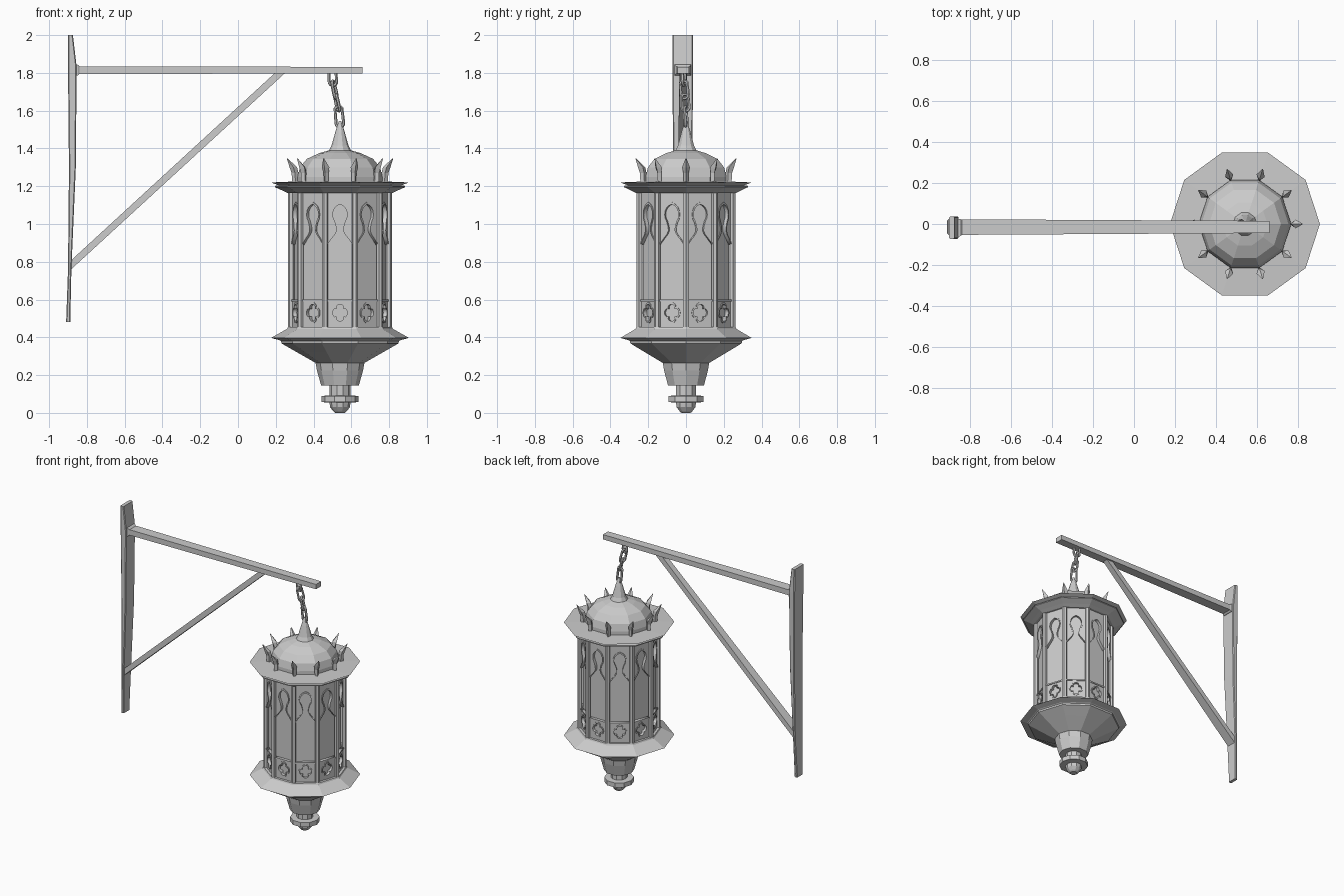
import bpy, bmesh, math
from mathutils import Matrix, Vector

if "Cube" in bpy.data.objects:
    bpy.data.objects.remove(bpy.data.objects["Cube"])

CX, CY, N = 0.54, 0.0, 10          # lantern axis and side count


def make(name, verts, faces):
    me = bpy.data.meshes.new(name)
    me.from_pydata([tuple(v) for v in verts], [], faces)
    bm = bmesh.new()
    bm.from_mesh(me)
    bmesh.ops.recalc_face_normals(bm, faces=bm.faces)
    bm.to_mesh(me)
    bm.free()
    ob = bpy.data.objects.new(name, me)
    bpy.context.collection.objects.link(ob)
    return ob


def loft(name, rings):
    """Skin a list of equal-length rings and cap both ends."""
    n = len(rings[0])
    verts = [v for r in rings for v in r]
    faces = [(i * n + j, i * n + (j + 1) % n, (i + 1) * n + (j + 1) % n, (i + 1) * n + j)
             for i in range(len(rings) - 1) for j in range(n)]
    faces += [tuple(range(n))[::-1], tuple(range((len(rings) - 1) * n, len(rings) * n))]
    return make(name, verts, faces)


def lathe(name, profile, n=N):
    """Faceted turned part on the lantern axis from (radius, z) pairs."""
    return loft(name, [[(CX + r * math.cos(2 * math.pi * k / n),
                         CY + r * math.sin(2 * math.pi * k / n), z) for k in range(n)]
                       for r, z in profile])


def repeat(ob, offset=0.0):
    """Copy a part modelled about the origin to all ten lantern sides."""
    for k in range(N):
        c = ob if k == 0 else bpy.data.objects.new(f"{ob.name}_{k}", ob.data)
        if k:
            bpy.context.collection.objects.link(c)
        c.matrix_world = (Matrix.Translation((CX, CY, 0)) @
                          Matrix.Rotation(math.radians(36 * k) + offset, 4, 'Z'))


def plate(name, loops, depth, radius):
    """Flat cut-out plate from closed (u, z) loops, standing at x = radius."""
    cu = bpy.data.curves.new(name, 'CURVE')
    cu.dimensions, cu.fill_mode, cu.extrude = '2D', 'BOTH', depth / 2
    for lp in loops:
        s = cu.splines.new('POLY')
        s.points.add(len(lp) - 1)
        for p, (u, z) in zip(s.points, lp):
            p.co = (u, z, 0, 1)
        s.use_cyclic_u = True
    tmp = bpy.data.objects.new(name + "_tmp", cu)
    bpy.context.collection.objects.link(tmp)
    dg = bpy.context.evaluated_depsgraph_get()
    me = bpy.data.meshes.new_from_object(tmp.evaluated_get(dg))
    bpy.data.objects.remove(tmp)
    me.transform(Matrix(((0, 0, 1, radius), (1, 0, 0, 0), (0, 1, 0, 0), (0, 0, 0, 1))))
    me.name = name
    ob = bpy.data.objects.new(name, me)
    bpy.context.collection.objects.link(ob)
    return ob


# Dome with spire
lathe("dome", [(0.225, 1.215), (0.225, 1.25), (0.212, 1.30), (0.175, 1.345), (0.11, 1.375),
               (0.058, 1.39), (0.045, 1.415), (0.024, 1.49), (0.006, 1.545)])
# Upper and lower flared rims
lathe("upper_rim", [(0.23, 1.165), (0.275, 1.163), (0.30, 1.175), (0.345, 1.195),
                    (0.345, 1.202), (0.325, 1.205), (0.365, 1.22), (0.22, 1.226)])
lathe("lower_rim", [(0.275, 0.455), (0.28, 0.445), (0.365, 0.397), (0.32, 0.385), (0.312, 0.38),
                    (0.31, 0.368), (0.235, 0.325), (0.165, 0.285), (0.13, 0.265)])
# Bottom finial
lathe("finial_block", [(0.13, 0.268), (0.122, 0.225), (0.10, 0.145)])
lathe("finial_neck", [(0.055, 0.15), (0.055, 0.05), (0.052, 0.03), (0.035, 0.008), (0.025, 0.0)])
lathe("finial_collar", [(0.058, 0.092), (0.098, 0.09), (0.098, 0.057), (0.058, 0.055)])
# Glass core
lathe("glass", [(0.24, 0.44), (0.24, 1.18)])

# Corner posts
post = loft("post", [[(0.258 + 0.017 * math.cos(a), 0.017 * math.sin(a), z)
                      for a in [math.pi / 3 * i for i in range(6)]] for z in (0.43, 1.18)])
repeat(post)

# Crown spikes leaning outward
spike = loft("crown_spike", [[(r + a, 0, z), (r, b, z), (r - a, 0, z), (r, -b, z)]
                             for z, r, a, b in ((1.22, 0.236, 0.018, 0.012),
                                                (1.27, 0.238, 0.018, 0.014),
                                                (1.30, 0.247, 0.020, 0.021),
                                                (1.348, 0.280, 0.002, 0.002))])
repeat(spike)

# Keyhole arch: half outline mirrored
W, AP = 0.072, 0.235


def arch(g):
    half = [(W - g * 0.5, 0.89), (0.054 - g, 0.92), (0.034 - g, 0.945), (0.025 - g, 0.965),
            (0.027 - g, 0.985)]
    r = 0.046 - g
    half += [(r * math.cos(a), 1.05 + 1.35 * r * math.sin(a))
             for a in [math.radians(-45 + 22.5 * i) for i in range(6)]]
    return half + [(0, 1.05 + 1.45 * r)] + [(-u, z) for u, z in half[::-1]]


half_turn = math.radians(18)
repeat(plate("arch_panel", [arch(0) + [(-W, 1.17), (W, 1.17)]], 0.018, AP), half_turn)
repeat(plate("arch_trim", [arch(0) + arch(0.008)[::-1]], 0.028, AP), half_turn)


# Quatrefoil band
def foil(s):
    pts = []
    for i in range(32):
        a = 2 * math.pi * i / 32
        r = s * (0.62 + 0.38 * math.sqrt(abs(math.cos(2 * a))))
        pts.append((r * math.cos(a), 0.53 + 1.15 * r * math.sin(a)))
    return pts


def rect(u, z0, z1):
    return [(-u, z0), (u, z0), (u, z1), (-u, z1)]


repeat(plate("foil_panel", [rect(W, 0.445, 0.598), foil(0.046)], 0.018, AP), half_turn)
repeat(plate("foil_trim", [foil(0.048), foil(0.039)], 0.028, AP), half_turn)
repeat(plate("foil_rail", [rect(W, 0.59, 0.60)], 0.028, AP), half_turn)

# Wall plate, slightly bowed with chamfered edges
rings = []
for z, x0, x1, y0, y1 in ((0.48, -0.91, -0.888, -0.05, 0.02), (0.76, -0.90, -0.882, -0.06, 0.03),
                          (1.29, -0.895, -0.859, -0.068, 0.034), (1.83, -0.90, -0.854, -0.072, 0.037),
                          (2.0, -0.90, -0.874, -0.072, 0.036)):
    c = 0.005
    rings.append([Vector(p + (z,)) for p in (
        (x0, y0 + c), (x0 + c, y0), (x1 - c, y0), (x1, y0 + c),
        (x1, y1 - c), (x1 - c, y1), (x0 + c, y1), (x0, y1 - c))])
loft("wall_plate", rings)


def box_ring(x, y0, y1, z0, z1):
    return [(x, y0, z0), (x, y1, z0), (x, y1, z1), (x, y0, z1)]


# Horizontal arm and its socket
loft("arm", [box_ring(-0.87, -0.053, 0.023, 1.794, 1.834), box_ring(0.66, -0.044, 0.015, 1.797, 1.832)])
loft("arm_socket", [box_ring(-0.87, -0.063, 0.027, 1.783, 1.846),
                    box_ring(-0.848, -0.06, 0.025, 1.786, 1.843),
                    box_ring(-0.838, -0.053, 0.02, 1.795, 1.834)])
# Diagonal brace
loft("brace", [[(-0.892, y, 0.752) for y in (-0.05, 0.02)] + [(-0.892, y, 0.80) for y in (0.02, -0.05)],
               [(0.25, y, 1.80) for y in (-0.035, 0.006)] + [(0.196, y, 1.80) for y in (0.006, -0.035)]])


# Chain of oval links
def link(name, p0, p1, turn, hw=0.021, r=0.0085, n=14, m=6):
    p0, p1 = Vector(p0), Vector(p1)
    d = (p1 - p0).normalized()
    side = Matrix.Rotation(turn, 3, d) @ Vector((1, 0, 0))
    side = (side - d * side.dot(d)).normalized()
    nrm, mid, hl = d.cross(side), (p0 + p1) / 2, (p1 - p0).length / 2
    verts = []
    for i in range(n):
        a = 2 * math.pi * i / n
        out = side * math.cos(a) + d * math.sin(a)
        c = mid + side * hw * math.cos(a) + d * (hw * math.sin(a) + math.copysign(hl - hw, math.sin(a)))
        for j in range(m):
            b = 2 * math.pi * j / m
            verts.append(c + r * (out * math.cos(b) + nrm * math.sin(b)))
    make(name, verts, [(i * m + j, i * m + (j + 1) % m, (i + 1) % n * m + (j + 1) % m, (i + 1) % n * m + j)
                       for i in range(n) for j in range(m)])


path = [(0.50, -0.014, 1.81), (0.503, -0.012, 1.745), (0.518, -0.006, 1.675),
        (0.532, -0.003, 1.61), (0.54, 0.0, 1.525)]
for i in range(4):
    a, b = Vector(path[i]), Vector(path[i + 1])
    e = (b - a).normalized() * 0.012
    link(f"chain_link_{i}", a - e, b + e, math.radians((20, 110, 70, 15)[i]))
